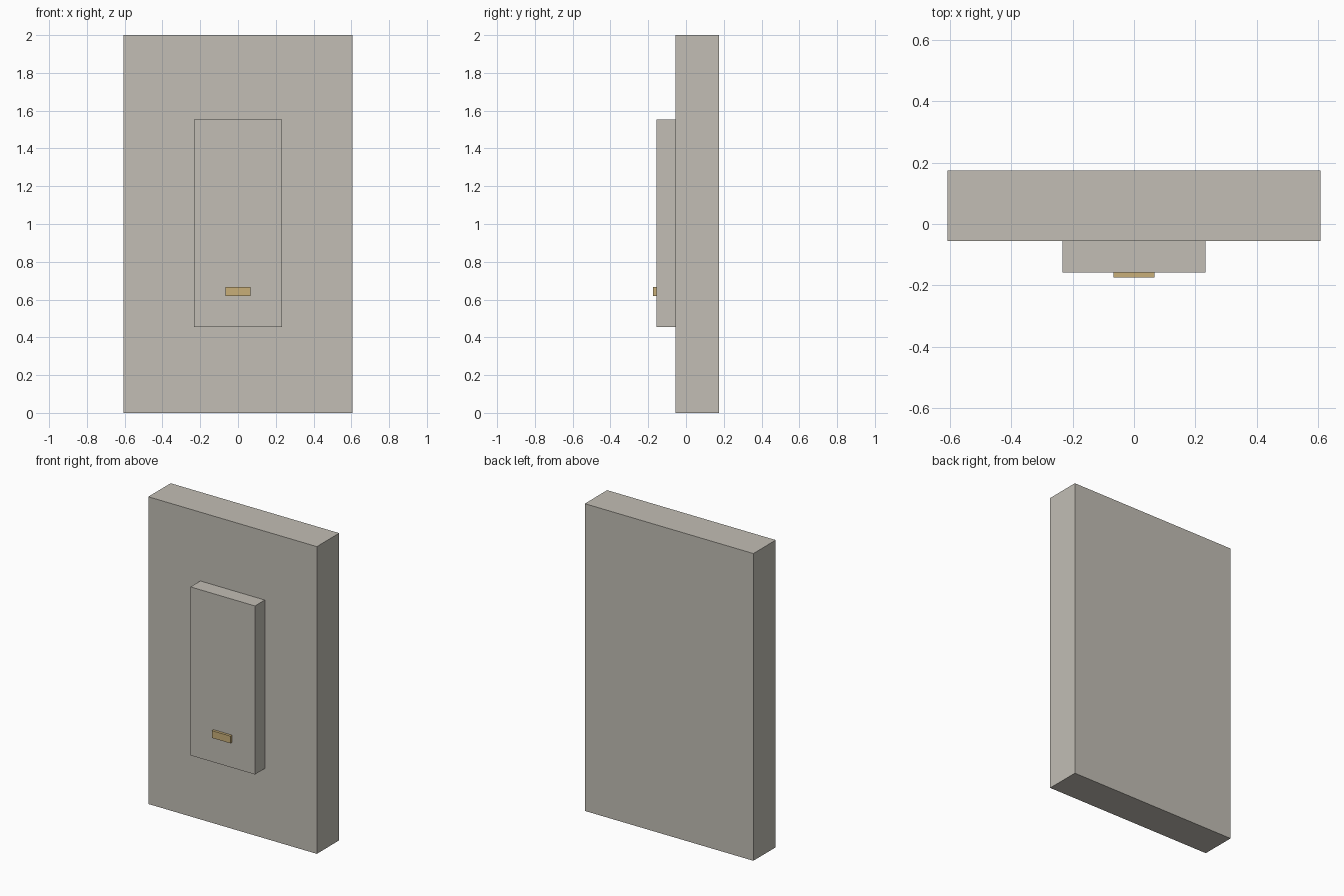
import bpy
import bmesh
from mathutils import Vector

cube = bpy.data.objects.get("Cube")
if cube:
    bpy.data.objects.remove(cube, do_unlink=True)


def material(name, color):
    mat = bpy.data.materials.new(name)
    mat.use_nodes = True
    mat.diffuse_color = (*color, 1)
    bsdf = mat.node_tree.nodes["Principled BSDF"]
    bsdf.inputs["Base Color"].default_value = (*color, 1)
    bsdf.inputs["Roughness"].default_value = 0.6
    return mat


def box(name, low, high, mat):
    """Flat-faced box between two opposite corners."""
    low, high = Vector(low), Vector(high)
    bm = bmesh.new()
    bmesh.ops.create_cube(bm, size=1)
    bmesh.ops.scale(bm, vec=high - low, verts=bm.verts)
    mesh = bpy.data.meshes.new(name)
    bm.to_mesh(mesh)
    bm.free()
    mesh.materials.append(mat)
    obj = bpy.data.objects.new(name, mesh)
    obj.location = (low + high) / 2
    bpy.context.collection.objects.link(obj)
    return obj


warm_grey = material("warm grey", (0.54, 0.515, 0.46))
amber = material("amber", (0.58, 0.43, 0.19))

# Depth of each layer, from back to front
back, plate_front, rocker_front, light_front = 0.174, -0.056, -0.157, -0.174

# Wall plate
box("wall_plate", (-0.607, plate_front, 0), (0.607, back, 2), warm_grey)

# Raised rocker paddle
box("rocker", (-0.232, rocker_front, 0.455), (0.232, plate_front, 1.552), warm_grey)

# Small indicator light near the bottom of the rocker
box("indicator_light", (-0.067, light_front, 0.62), (0.067, rocker_front, 0.667), amber)
